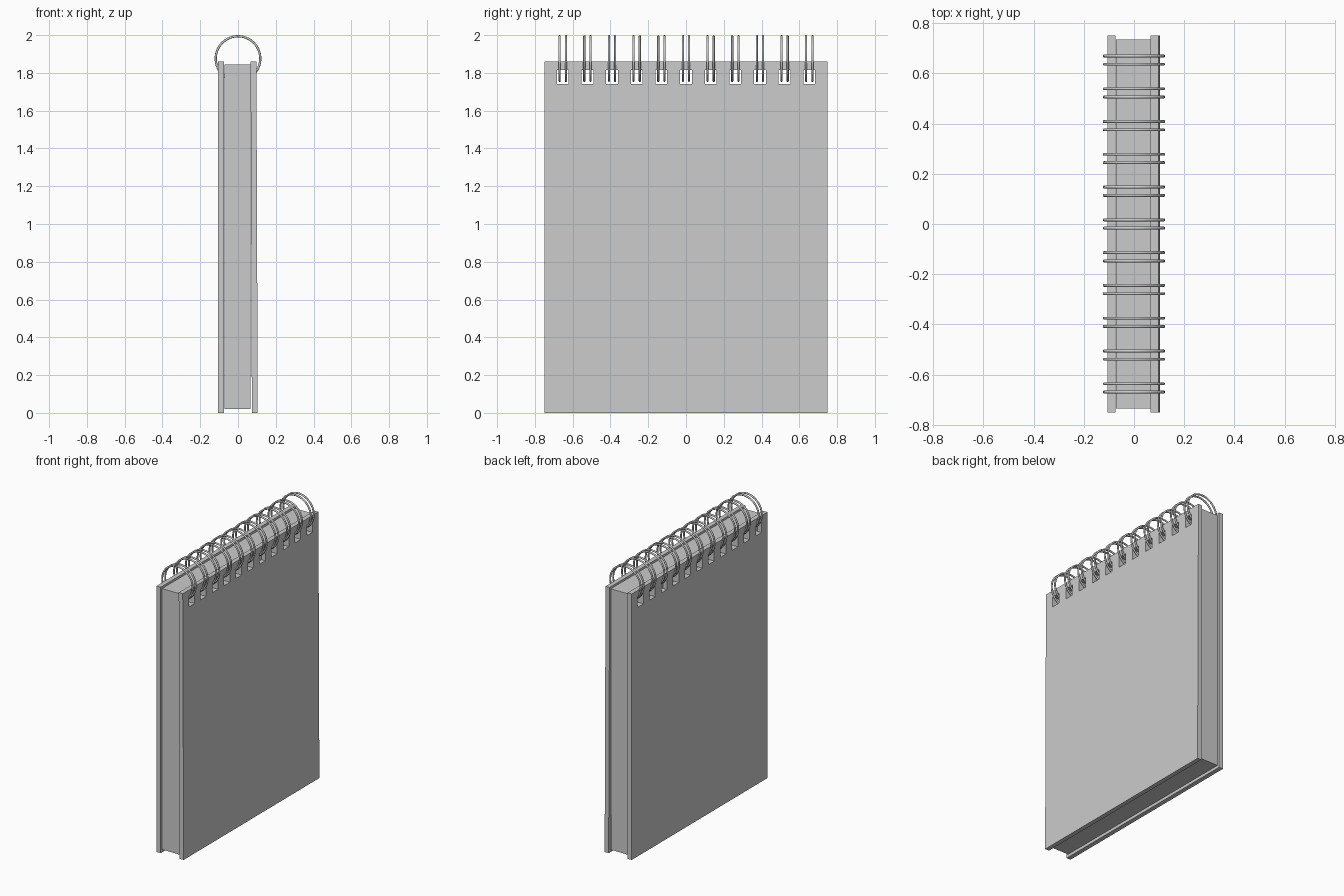
import bpy, bmesh
from math import radians

if "Cube" in bpy.data.objects:
    bpy.data.objects.remove(bpy.data.objects["Cube"])

COUNT, PITCH = 11, 0.1305
CENTRES = [(i - (COUNT - 1) / 2) * PITCH for i in range(COUNT)]
HOLE_HALF = 0.031
HOLE_Z = (1.742, 1.815)


def punched_panel(name, x_bottom, x_top, half_width, z0, z1, thickness):
    """Upright panel in the YZ plane with a row of square binding holes."""
    ys = [-half_width]
    for c in CENTRES:
        ys += [c - HOLE_HALF, c + HOLE_HALF]
    ys.append(half_width)
    zs = [z0, *HOLE_Z, z1]
    bm = bmesh.new()
    grid = [[bm.verts.new((x_bottom + (x_top - x_bottom) * (z - z0) / (z1 - z0), y, z))
             for z in zs] for y in ys]
    for i in range(len(ys) - 1):
        for j in range(len(zs) - 1):
            if i % 2 == 1 and j == 1:
                continue  # binding hole
            bm.faces.new((grid[i][j], grid[i + 1][j], grid[i + 1][j + 1], grid[i][j + 1]))
    mesh = bpy.data.meshes.new(name)
    bm.to_mesh(mesh)
    bm.free()
    obj = bpy.data.objects.new(name, mesh)
    bpy.context.collection.objects.link(obj)
    mod = obj.modifiers.new("thickness", 'SOLIDIFY')
    mod.thickness = thickness
    mod.offset = 0
    return obj


# Covers (one hangs very slightly open at the bottom) and paper block
punched_panel("back_cover", -0.089, -0.089, 0.75, 0.0, 1.86, 0.032)
punched_panel("front_cover", 0.089, 0.082, 0.75, 0.0, 1.86, 0.031)
punched_panel("page_block", -0.003, -0.003, 0.735, 0.02, 1.845, 0.139)

# Twin wire rings, all sharing one mesh
bpy.ops.mesh.primitive_torus_add(major_radius=0.118, minor_radius=0.006,
                                 major_segments=64, minor_segments=10,
                                 rotation=(radians(90), 0, 0))
ring = bpy.context.object
ring.name = "wire_ring"
bpy.ops.object.shade_smooth()
for k, y in enumerate(c + s * 0.0165 for c in CENTRES for s in (-1, 1)):
    obj = ring
    if k:
        obj = ring.copy()
        bpy.context.collection.objects.link(obj)
    obj.location = (0, y, 1.876)
